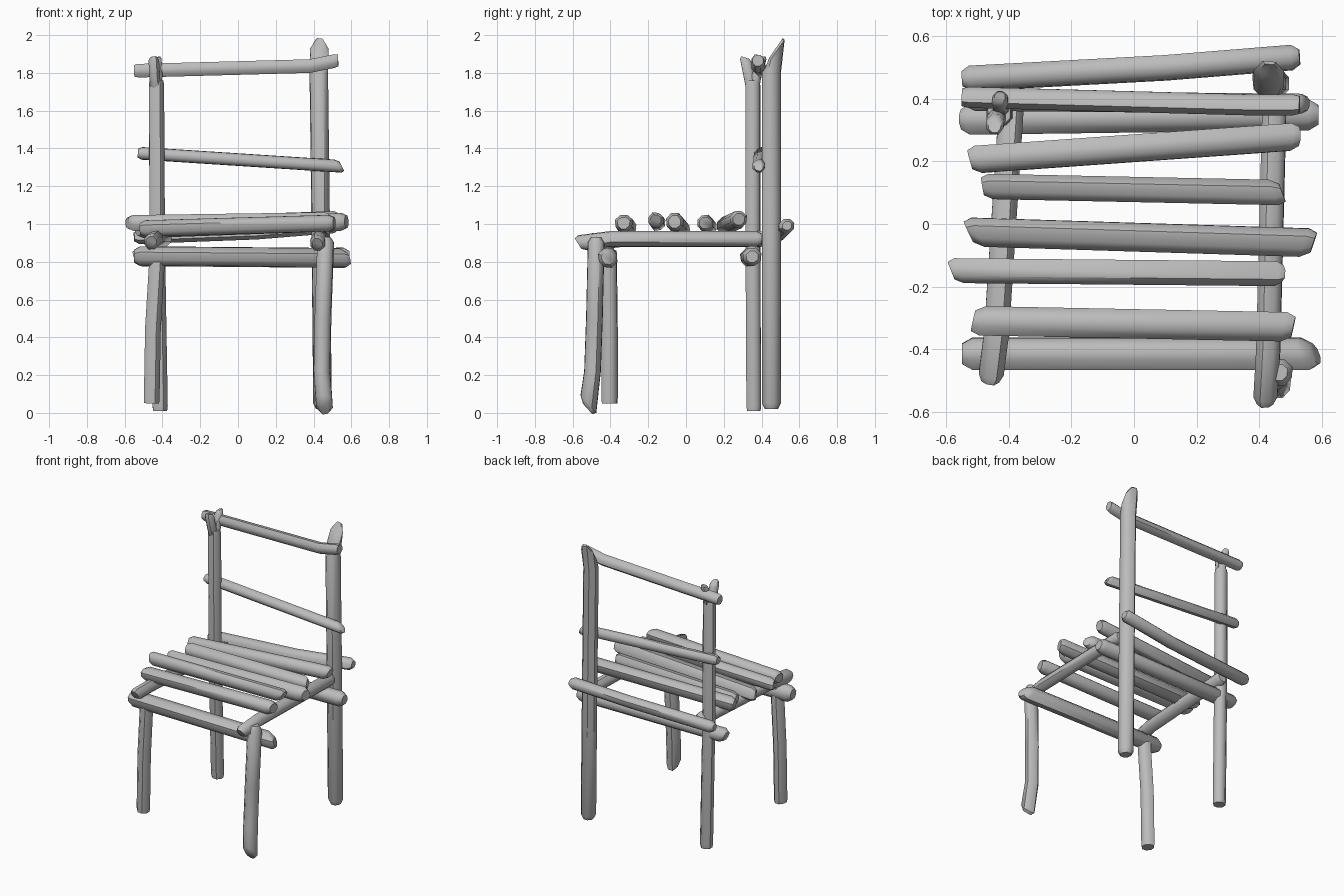
import bpy, bmesh, math, random
from mathutils import Vector

random.seed(4)
cube = bpy.data.objects.get("Cube")
if cube:
    bpy.data.objects.remove(cube)

wood = bpy.data.materials.new("grey_wood")
wood.use_nodes = True
GREY = (0.5, 0.5, 0.5, 1)
wood.diffuse_color = GREY
wood.node_tree.nodes["Principled BSDF"].inputs["Base Color"].default_value = GREY


def log(name, path, r, start=(0, 0, 0), end=(0, 0, 0), taper=0.7, sides=8):
    """Rough branch along a path; start and end slant the chopped ends."""
    pts = [Vector(p) for p in path]
    first, last = (pts[1] - pts[0]).normalized(), (pts[-1] - pts[-2]).normalized()
    chop = r * 0.6
    # Each ring: centre, radius factor, slant vector
    rings = [(pts[0], taper, Vector(start)), (pts[0] + first * chop, 1, Vector(start))]
    rings += [(p, 1, Vector()) for p in pts[1:-1]]
    rings += [(pts[-1] - last * chop, 1, Vector(end)), (pts[-1], taper, Vector(end))]
    axis = (pts[-1] - pts[0]).normalized()
    ref = Vector((0, 1, 0)) if abs(axis.z) > 0.7 else Vector((0, 0, 1))
    u = axis.cross(ref).normalized()
    v = axis.cross(u)
    wobble = [random.uniform(0.93, 1.08) for _ in range(sides)]
    bm = bmesh.new()
    loops = []
    for centre, scale, slant in rings:
        loop = []
        for i in range(sides):
            a = math.tau * (i + 0.5) / sides
            off = (u * math.cos(a) + v * math.sin(a)) * r * scale * wobble[i]
            loop.append(bm.verts.new(centre + off + axis * off.dot(slant)))
        loops.append(loop)
    for a, b in zip(loops, loops[1:]):
        for i in range(sides):
            j = (i + 1) % sides
            bm.faces.new((a[i], a[j], b[j], b[i]))
    bm.faces.new(loops[0][::-1])
    bm.faces.new(loops[-1])
    bmesh.ops.recalc_face_normals(bm, faces=bm.faces)
    mesh = bpy.data.meshes.new(name)
    bm.to_mesh(mesh)
    bm.free()
    mesh.materials.append(wood)
    ob = bpy.data.objects.new(name, mesh)
    bpy.context.collection.objects.link(ob)
    bpy.ops.object.select_all(action="DESELECT")
    ob.select_set(True)
    bpy.context.view_layer.objects.active = ob
    bpy.ops.object.shade_smooth_by_angle(angle=math.radians(48))
    return ob


# Back posts, the right one forked at the top
log("back_left_post", [(.45, .45, .02), (.44, .45, 1), (.43, .45, 1.8), (.435, .475, 1.93)],
    .053, end=(0, 1.5, 0))
log("back_right_post", [(-.41, .36, .01), (-.425, .355, .9), (-.43, .355, 1.76)], .043, taper=.9)
log("fork_front_prong", [(-.43, .355, 1.68), (-.44, .335, 1.78), (-.445, .315, 1.88)],
    .03, end=(0, -.6, 0))
log("fork_back_prong", [(-.43, .36, 1.68), (-.425, .375, 1.79), (-.43, .405, 1.88)],
    .026, end=(.4, .4, 0))

# Front legs
log("front_left_leg", [(.46, -.52, .02), (.445, -.495, .22), (.45, -.485, .5), (.465, -.475, .93)],
    .045, start=(0, -1, 0), taper=.6)
log("front_right_leg", [(-.457, -.405, .05), (-.45, -.405, .45), (-.425, -.41, .86)], .045, taper=.95)

# Backrest rails
log("top_rail", [(-.55, .405, 1.81), (.38, .38, 1.835), (.53, .38, 1.865)], .037, taper=.85)
log("middle_rail", [(-.53, .395, 1.375), (.55, .385, 1.305)], .035, end=(0, 0, -.6))
log("rear_seat_rail", [(-.55, .465, .93), (.1, .5, .955), (.53, .535, .99)], .042, taper=.6)

# Cross rails under the seat
log("lower_back_rail", [(-.55, .335, .82), (.59, .35, .825)], .05, start=(0, 0, -.3), taper=.65)
log("lower_front_rail", [(-.55, -.415, .83), (.58, -.415, .82)], .053, end=(0, -.4, -.4), taper=.65)

# Side beams
log("left_seat_beam", [(.42, -.57, .895), (.43, -.4, .92), (.45, .4, .92)], .043, start=(0, 0, -.6))
log("right_seat_beam", [(-.46, -.5, .905), (-.44, -.35, .92), (-.39, .42, .92)], .044,
    start=(0, 0, -.5))

# Seat slats: right end, left end, radius, end slants
slats = [
    ((-.515, -.31, .975), (.51, -.33, 1.005), .05, (0, .2, 0), (0, .2, 0)),
    ((-.585, -.15, 1.005), (.47, -.16, 1.02), .042, (0, -.4, 0), (0, .1, .5)),
    ((-.53, -.025, .97), (.575, -.06, 1.01), .05, (0, -.5, 0), (0, .3, 0)),
    ((-.485, .12, .985), (.475, .1, 1.005), .046, (0, -.2, 0), (0, -.4, 0)),
    ((-.525, .205, .99), (.525, .28, 1.025), .045, (0, -.2, 0), (0, .1, .3)),
]
for n, (a, b, r, s, e) in enumerate(slats, 1):
    log(f"seat_slat_{n}", [a, b], r, s, e)
